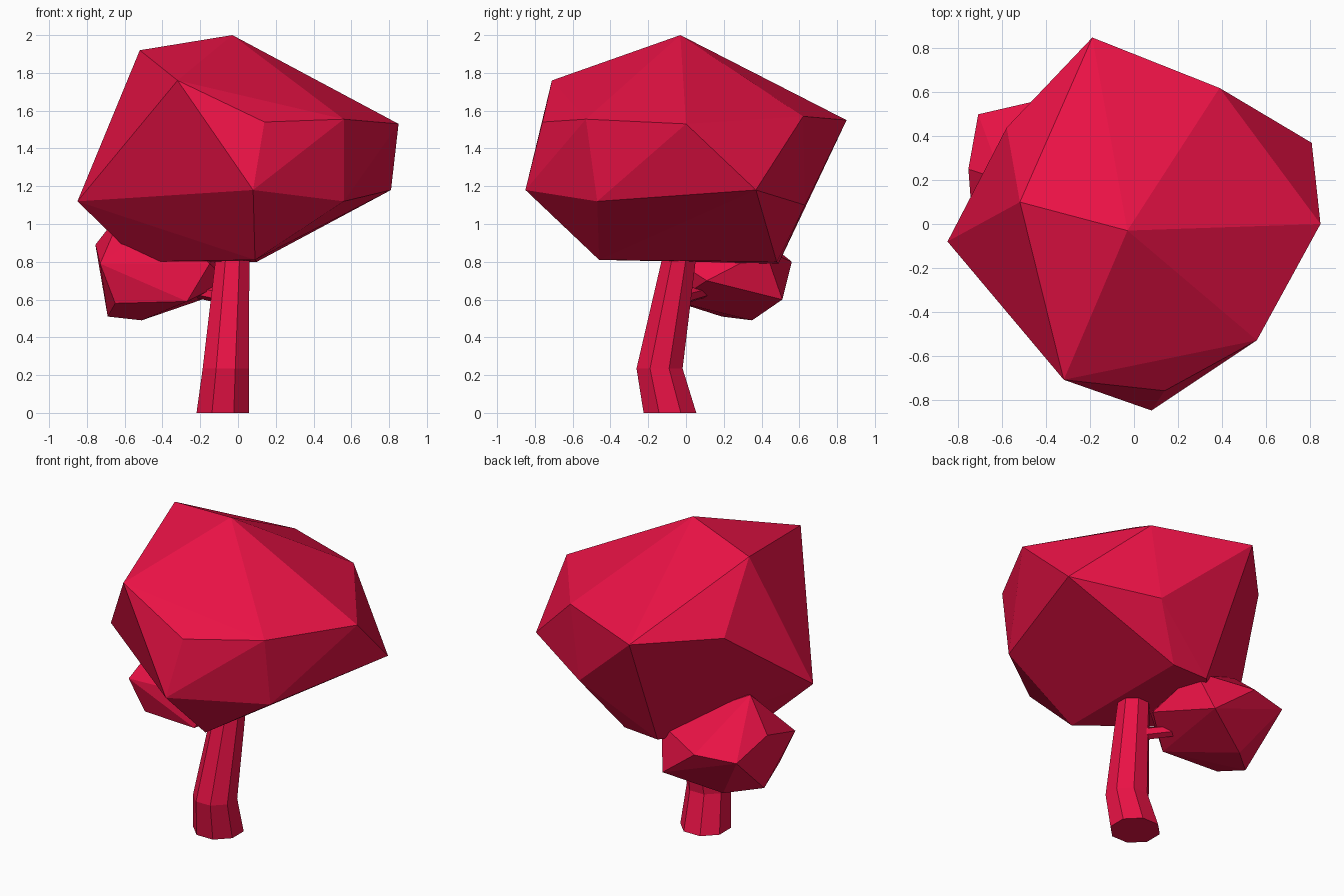
import bpy, bmesh, math
from mathutils import Vector

if "Cube" in bpy.data.objects:
    bpy.data.objects.remove(bpy.data.objects["Cube"])

mat = bpy.data.materials.new("crimson")
mat.diffuse_color = (0.82, 0.006, 0.06, 1)
mat.use_nodes = True
mat.node_tree.nodes["Principled BSDF"].inputs["Base Color"].default_value = mat.diffuse_color


def finish(bm, name):
    bmesh.ops.recalc_face_normals(bm, faces=bm.faces[:])
    mesh = bpy.data.meshes.new(name)
    bm.to_mesh(mesh)
    bm.free()
    mesh.materials.append(mat)
    obj = bpy.data.objects.new(name, mesh)
    bpy.context.collection.objects.link(obj)
    return obj


def faceted_blob(name, corners):
    """Rock-like foliage mass: convex hull around its corner points."""
    bm = bmesh.new()
    for c in corners:
        bm.verts.new(c)
    res = bmesh.ops.convex_hull(bm, input=bm.verts[:])
    loose = [v for v in bm.verts if not v.link_faces]
    bmesh.ops.delete(bm, geom=loose, context='VERTS')
    bmesh.ops.dissolve_limit(bm, angle_limit=math.radians(3),
                             verts=bm.verts[:], edges=bm.edges[:])
    return finish(bm, name)


def limb(name, stations, sides, axis=(0, 0, 1)):
    """Tapered polygonal tube through (centre, radius) stations."""
    bm = bmesh.new()
    turn = Vector((0, 0, 1)).rotation_difference(Vector(axis))
    rings = []
    for centre, r in stations:
        ring = []
        for i in range(sides):
            a = 2 * math.pi * (i + 0.5) / sides
            p = turn @ Vector((r * math.cos(a), r * math.sin(a), 0))
            ring.append(bm.verts.new(Vector(centre) + p))
        rings.append(ring)
    for lo, hi in zip(rings, rings[1:]):
        for i in range(sides):
            j = (i + 1) % sides
            bm.faces.new((lo[i], lo[j], hi[j], hi[i]))
    bm.faces.new(rings[0][::-1])
    bm.faces.new(rings[-1])
    return finish(bm, name)


# Main crown
faceted_blob("large_crown", [
    (-0.03, -0.03, 2.0), (-0.52, 0.10, 1.92), (-0.32, -0.71, 1.76),
    (0.14, -0.76, 1.54), (0.56, -0.53, 1.555), (0.85, 0.0, 1.53),
    (0.39, 0.62, 1.57), (-0.19, 0.85, 1.55), (-0.58, 0.44, 1.54),
    (0.81, 0.37, 1.18), (0.56, -0.47, 1.12), (0.08, -0.85, 1.18),
    (-0.85, -0.08, 1.12), (0.32, 0.63, 1.10),
    (0.10, 0.48, 0.80), (0.09, -0.46, 0.81),
    (-0.14, 0.49, 0.79), (-0.52, 0.05, 0.80)])

# Side crown
faceted_blob("small_crown", [
    (-0.45, 0.56, 0.80), (-0.19, 0.51, 0.60), (-0.71, 0.50, 0.79),
    (-0.755, 0.25, 0.89), (-0.73, -0.07, 0.79), (-0.69, 0.19, 0.51),
    (-0.51, 0.35, 0.49), (-0.65, -0.02, 0.58), (-0.27, -0.06, 0.59),
    (-0.05, 0.11, 0.70), (-0.12, 0.42, 0.86), (-0.60, 0.20, 1.09),
    (-0.15, -0.03, 0.79), (-0.42, 0.10, 1.02)])

# Bent trunk
limb("trunk", [((-0.08, -0.085, 0), 0.151), ((-0.065, -0.14, 0.235), 0.132),
               ((-0.03, -0.04, 0.80), 0.098), ((-0.02, -0.01, 0.98), 0.088)], 8)

# Branch into the side crown
start, end = Vector((-0.05, -0.03, 0.61)), Vector((-0.40, 0.23, 0.68))
limb("branch", [(start, 0.04), (end, 0.03)], 6, end - start)
